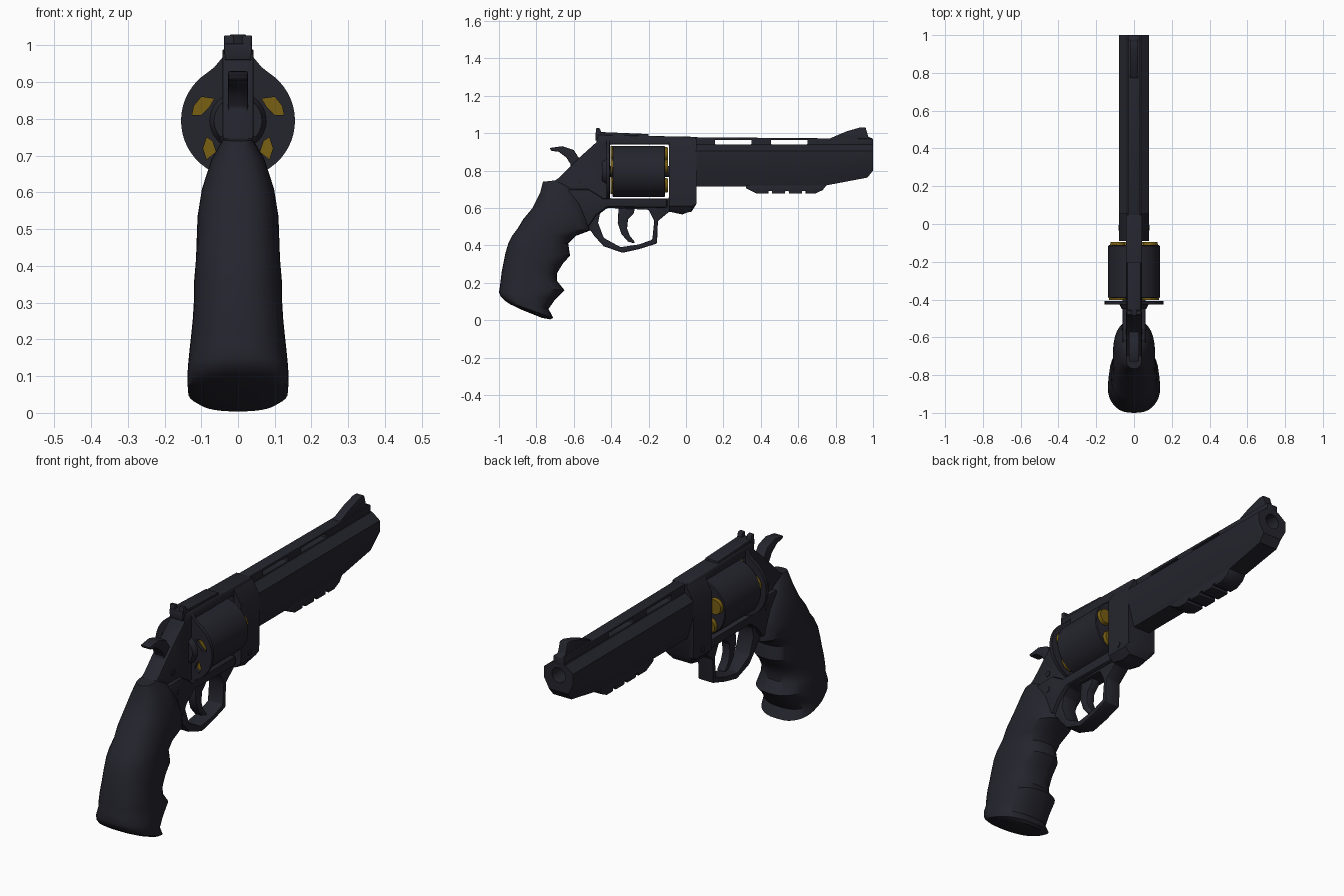
import bpy, bmesh, math
from mathutils import Matrix

default = bpy.data.objects.get("Cube")
if default:
    bpy.data.objects.remove(default)

parts = []


def material(name, rgb):
    mat = bpy.data.materials.new(name)
    mat.use_nodes = True
    mat.diffuse_color = (*rgb, 1)
    bsdf = next(n for n in mat.node_tree.nodes if n.type == "BSDF_PRINCIPLED")
    bsdf.inputs["Base Color"].default_value = (*rgb, 1)
    return mat


GUNMETAL = material("dark gunmetal", (0.018, 0.018, 0.027))
BRASS = material("brass", (0.19, 0.115, 0.006))


def finish(name, bm, mat=GUNMETAL):
    bmesh.ops.recalc_face_normals(bm, faces=bm.faces)
    mesh = bpy.data.meshes.new(name)
    bm.to_mesh(mesh)
    bm.free()
    mesh.materials.append(mat)
    obj = bpy.data.objects.new(name, mesh)
    bpy.context.collection.objects.link(obj)
    parts.append(obj)
    return obj


def plate(name, loops, half, bevel=0.006, place=lambda a, b: (0, a, b)):
    """Flat outline with optional holes, thickened evenly to both sides."""
    bm = bmesh.new()
    edges = []
    for loop in loops:
        verts = [bm.verts.new(place(*p)) for p in loop]
        edges += [bm.edges.new((v, verts[i - 1])) for i, v in enumerate(verts)]
    bmesh.ops.triangle_fill(bm, edges=edges, use_beauty=True)
    obj = finish(name, bm)
    solid = obj.modifiers.new("thickness", "SOLIDIFY")
    solid.thickness = half * 2
    solid.offset = 0
    if bevel:
        edge = obj.modifiers.new("edges", "BEVEL")
        edge.width = bevel
        edge.segments = 2
        edge.limit_method = "ANGLE"
        edge.angle_limit = math.radians(35)
    return obj


def loft(name, rings):
    bm = bmesh.new()
    rows = [[bm.verts.new(p) for p in ring] for ring in rings]
    for a, b in zip(rows, rows[1:]):
        for i in range(len(a)):
            bm.faces.new((a[i - 1], a[i], b[i], b[i - 1]))
    bm.faces.new(rows[0])
    bm.faces.new(rows[-1])
    return finish(name, bm)


def rod(name, x, z, y0, y1, r0, r1=None, mat=GUNMETAL, segments=40):
    """Round part running along y from y0 to y1."""
    bm = bmesh.new()
    turn = Matrix.Translation((x, (y0 + y1) / 2, z)) @ Matrix.Rotation(-math.pi / 2, 4, "X")
    bmesh.ops.create_cone(bm, cap_ends=True, segments=segments, radius1=r0,
                          radius2=r0 if r1 is None else r1, depth=y1 - y0, matrix=turn)
    return finish(name, bm, mat)


def box(y0, y1, z0, z1):
    return [(y0, z0), (y1, z0), (y1, z1), (y0, z1)]


AXIS = 0.795   # height of the drum axis
BORE = 0.88    # height of the bore

# Frame with drum window and trigger guard opening
outline = [(-.47, .99), (.05, .98), (.05, .62), (.03, .585), (-.02, .565), (-.09, .58),
           (-.15, .53), (-.155, .41), (-.25, .38), (-.34, .36), (-.44, .395), (-.49, .45),
           (-.51, .48), (-.6, .5), (-.72, .6), (-.74, .72), (-.68, .76), (-.58, .86), (-.48, .95)]
guard_hole = [(-.47, .52), (-.44, .44), (-.35, .39), (-.25, .405), (-.18, .43),
              (-.17, .53), (-.2, .59), (-.42, .6), (-.46, .57)]
plate("frame", [outline, box(-.406, -.092, .65, .94), guard_hole], 0.042)
plate("frame_side_panel", [[(-.66, .7), (-.52, .7), (-.44, .65), (-.1, .65), (-.1, .6),
                            (-.42, .605), (-.48, .56), (-.52, .5), (-.62, .55)]], 0.062, 0.012)

# Front block of the frame, narrowing to the top strap
block_section = [(.05, .57), (.078, .61), (.08, .9), (.04, .97)]
block_side = block_section + [(-x, z) for x, z in reversed(block_section)]
loft("front_block", [[(x, y, max(z, low)) for x, z in block_side]
                     for y, low in ((-.09, .585), (-.02, .565), (.03, .58), (.055, .62))])

# Recoil shield: drop-shaped plate with openings behind the cartridges
arc = [math.radians(a) for a in range(50, -90, -7)]
shield = [(.04, .97), (.065, .94)] + [(.155 * math.cos(a), AXIS + .155 * math.sin(a)) for a in arc]
shield += [(-x, z) for x, z in reversed(shield)]
upper = [(.065, .855), (.1, .86), (.12, .835), (.125, .81), (.1, .81), (.08, .83)]
lower = [(.085, .75), (.095, .72), (.085, .69), (.06, .71), (.07, .74)]
holes = [[(s * x, z) for x, z in hole] for hole in (upper, lower) for s in (1, -1)]
plate("recoil_shield", [shield] + holes, 0.009, 0, place=lambda a, b: (a, -.417, b))
rod("shield_boss", 0, AXIS, -.45, -.42, .065, .08)

# Drum and its five cartridges
drum = rod("drum", 0, AXIS, -.393, -.112, .137, segments=64)
drum_edge = drum.modifiers.new("edges", "BEVEL")
drum_edge.width = 0.004
drum_edge.limit_method = "ANGLE"
rod("drum_axle", 0, AXIS, -.41, -.08, .03)
for i in range(5):
    angle = math.pi / 2 + i * math.tau / 5
    x, z = .092 * math.cos(angle), AXIS + .092 * math.sin(angle)
    rod("cartridge_rim", x, z, -.403, -.39, .045, mat=BRASS, segments=24)
    rod("cartridge_tip", x, z, -.13, -.095, .043, .036, mat=BRASS, segments=24)

# Faceted barrel with a rising underside at the muzzle
rings = []
for y, low, wide in ((.05, .715, .046), (.72, .715, .046), (.97, .762, .05), (1, .8, .052)):
    half = [(wide, low), (.079, max(.83, low + .05)), (.079, .905), (.036, .938)]
    rings.append([(x, y, z) for x, z in half + [(-x, z) for x, z in reversed(half)]])
barrel = loft("barrel", rings)
cutter = rod("bore_cutter", 0, BORE, .8, 1.1, .037)
cutter.hide_render = True
cut = barrel.modifiers.new("bore", "BOOLEAN")
cut.operation = "DIFFERENCE"
cut.object = cutter
plate("vent_rib", [[(.04, .93), (.04, .978), (1, .97), (1, .93)],
                   box(.155, .35, .94, .963), box(.455, .65, .94, .963)], 0.03, 0.003)
plate("front_sight", [[(.77, .96), (.77, .972), (.86, 1.01), (.93, 1.03), (.96, 1.03),
                       (.975, .98), (1, .97), (1, .95)]], 0.022, 0.004)

# Accessory rail below the barrel, with cross grooves
rail = [(.75, .72), (.73, .695), (.69, .676)]
for y in (.62, .53, .44):
    rail += [(y + .02, .676), (y + .02, .69), (y, .69), (y, .676)]
rail += [(.38, .676), (.32, .705), (.32, .72)]
plate("accessory_rail", [rail], 0.048, 0.003)

# Rear sight: base strip and two posts around a notch
plate("rear_sight_base", [[(-.485, .96), (-.485, 1.005), (-.44, 1.005), (-.2, .995), (-.2, .96)]],
      0.036, 0.004)
for side in (1, -1):
    plate("rear_sight_post", [[(-.485, .975), (-.48, 1.028), (-.46, 1.025), (-.445, .975)]], 0.013,
          0.003, place=lambda a, b: (side * .025, a, b))

# Hammer and trigger
plate("hammer", [[(-.73, .92), (-.66, .93), (-.6, .91), (-.575, .87), (-.53, .85), (-.55, .78),
                  (-.63, .8), (-.615, .83), (-.64, .87), (-.68, .9), (-.72, .905)]], 0.027)
plate("trigger", [[(-.36, .61), (-.365, .52), (-.345, .46), (-.31, .42), (-.275, .41), (-.275, .42),
                   (-.3, .45), (-.315, .49), (-.31, .54), (-.28, .57), (-.27, .61)]], 0.022)

# Frame screws and pins on both sides
for y, z, reach in ((-.57, .74, .046), (-.55, .64, .065), (-.02, .64, .082)):
    bm = bmesh.new()
    bmesh.ops.create_cone(bm, cap_ends=True, segments=20, radius1=.014, radius2=.014, depth=2 * reach,
                          matrix=Matrix.Translation((0, y, z)) @ Matrix.Rotation(math.pi / 2, 4, "Y"))
    finish("frame_screw", bm)

# Grip with finger grooves: back y, back z, front y, front z, half width
grip_rows = [
    (-.765, .74, -.67, .75, .04), (-.78, .68, -.6, .7, .072), (-.82, .6, -.55, .62, .098),
    (-.87, .54, -.515, .53, .11), (-.9, .49, -.51, .48, .112), (-.93, .45, -.59, .45, .113),
    (-.95, .41, -.63, .41, .115), (-.965, .36, -.62, .345, .12), (-.975, .31, -.66, .3, .12),
    (-.985, .26, -.69, .25, .123), (-.99, .22, -.69, .21, .127), (-.995, .18, -.65, .16, .132),
    (-1, .15, -.7, .11, .136), (-.99, .125, -.735, .06, .138), (-.97, .105, -.71, .012, .136),
    (-.94, .085, -.725, .004, .115), (-.88, .056, -.77, .012, .06)]


def soft(value):
    return math.copysign(abs(value) ** .8, value)


grip_rings = []
for back_y, back_z, front_y, front_z, half in grip_rows:
    ring = []
    for i in range(36):
        t = i * math.tau / 36
        u = (1 - soft(math.cos(t))) / 2
        ring.append((half * soft(math.sin(t)), back_y + (front_y - back_y) * u,
                     back_z + (front_z - back_z) * u))
    grip_rings.append(ring)
loft("grip", grip_rings)

# Bake modifiers, drop the cutter and shade
bpy.ops.object.select_all(action="DESELECT")
for obj in parts:
    obj.select_set(obj is not cutter)
bpy.context.view_layer.objects.active = barrel
bpy.ops.object.convert(target="MESH")
bpy.data.objects.remove(cutter)
bpy.ops.object.shade_smooth_by_angle(angle=math.radians(35))
